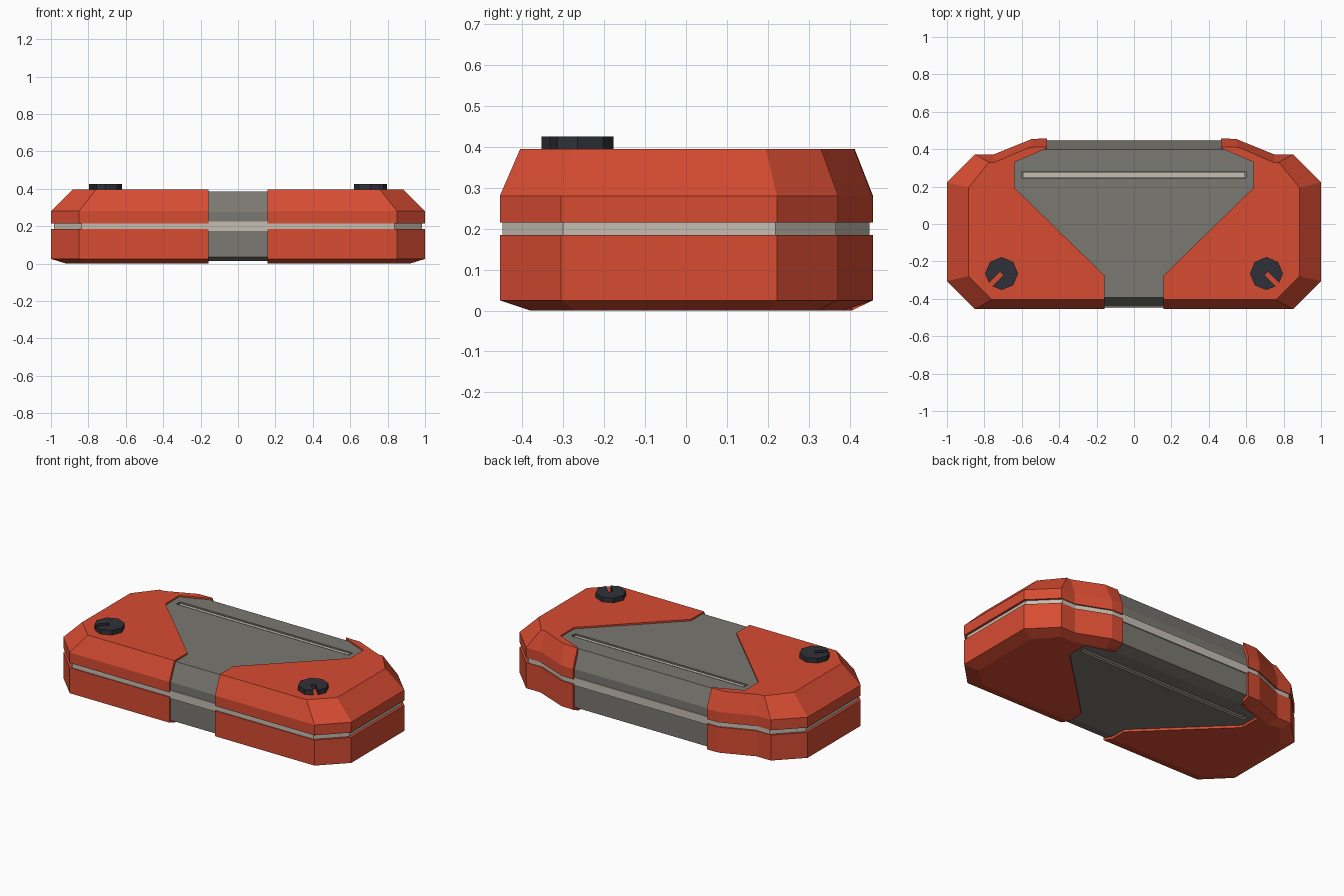
import bpy, bmesh, math

if "Cube" in bpy.data.objects:
    bpy.data.objects.remove(bpy.data.objects["Cube"])


def material(name, rgb):
    m = bpy.data.materials.new(name)
    m.diffuse_color = (*rgb, 1)
    m.use_nodes = True
    m.node_tree.nodes["Principled BSDF"].inputs["Base Color"].default_value = m.diffuse_color
    return m


RED = material("red_shell", (0.68, 0.072, 0.032))
GREY = material("warm_grey", (0.195, 0.188, 0.165))
LIGHT = material("light_grey", (0.56, 0.51, 0.45))
DARK = material("dark_charcoal", (0.030, 0.030, 0.042))


def loft(name, rings, mat, mirror=False):
    """Solid through a stack of (z, outline) rings with capped ends."""
    bm = bmesh.new()
    loops = [[bm.verts.new((x, y, z)) for x, y in pts] for z, pts in rings]
    n = len(loops[0])
    for a, b in zip(loops, loops[1:]):
        for i in range(n):
            j = (i + 1) % n
            bm.faces.new((a[i], a[j], b[j], b[i]))
    bm.faces.new(loops[0][::-1])
    bm.faces.new(loops[-1])
    bmesh.ops.recalc_face_normals(bm, faces=bm.faces)
    me = bpy.data.meshes.new(name)
    bm.to_mesh(me)
    bm.free()
    ob = bpy.data.objects.new(name, me)
    bpy.context.collection.objects.link(ob)
    me.materials.append(mat)
    if mirror:
        mod = ob.modifiers.new("mirror", 'MIRROR')
        mod.use_mirror_merge = False
    return ob


def box(name, hx, y, hy, z0, z1, mat):
    pts = [(-hx, y - hy), (hx, y - hy), (hx, y + hy), (-hx, y + hy)]
    return loft(name, [(z0, pts), (z1, pts)], mat)


# right-half outlines of the case, front to back
MID = [(.85, -.455), (1, -.305), (1, .222), (.85, .372), (.75, .372), (.545, .455)]
TOP = [(.76, -.405), (.885, -.28), (.885, .195), (.775, .33), (.745, .33), (.56, .41)]
BOTTOM = [(.81, -.38), (.92, -.27), (.92, .19), (.81, .32), (.72, .32), (.53, .38)]
# edge of the T-shaped opening, back to front
OPENING = [(.465, .405), (.64, .33), (.64, .195), (.158, -.275)]


def shell_ring(outer):
    return [(.158, outer[0][1])] + outer + [(.465, outer[-1][1] + .002)] + OPENING


def full_ring(outer, s):
    right = [(x * s, y * s) for x, y in outer]
    return right + [(-x, y) for x, y in reversed(right)]


# red upper and lower shells, split by a groove
loft("upper_shell", [(.215, shell_ring(MID)), (.28, shell_ring(MID)),
                     (.395, shell_ring(TOP))], RED, True)
loft("lower_shell", [(0, shell_ring(BOTTOM)), (.025, shell_ring(MID)),
                     (.185, shell_ring(MID))], RED, True)

# grey core and the light band around its waist
core = loft("core", [(.015, full_ring(BOTTOM, .97)), (.035, full_ring(MID, .97)),
                     (.275, full_ring(MID, .97)), (.385, full_ring(TOP, .97))], GREY)
loft("waist_band", [(.175, full_ring(MID, .985)), (.225, full_ring(MID, .985))], LIGHT)

# long slots in top and bottom with light strips inside
for side, z in (("top", .385), ("bottom", .015)):
    cutter = box(side + "_slot_cutter", .6, .262, .019, z - .012, z + .012, GREY)
    cutter.hide_render = True
    cutter.hide_set(True)
    cut = core.modifiers.new(side + "_slot", 'BOOLEAN')
    cut.object = cutter
    cut.operation = 'DIFFERENCE'
    cut.solver = 'EXACT'
    box(side + "_slot_strip", .588, .262, .010, z - .013, z + .004 - .008 * (side == "top"), LIGHT) \
        if side == "top" else \
        box(side + "_slot_strip", .588, .262, .010, z + .004, z + .013, LIGHT)

# octagonal buttons with a notch from centre to outer corner
R, W = .088, .013
d = math.radians(-45)


def polar(along, across):
    return (.708 + along * math.cos(d) - across * math.sin(d),
            -.265 + along * math.sin(d) + across * math.cos(d))


rim = R - W * math.tan(math.radians(22.5))
button = [polar(R * math.cos(k * math.pi / 4), R * math.sin(k * math.pi / 4)) for k in range(1, 8)]
button += [polar(rim, -W), polar(0, -W), polar(0, W), polar(rim, W)]
loft("buttons", [(.394, button), (.425, button)], DARK, True)
